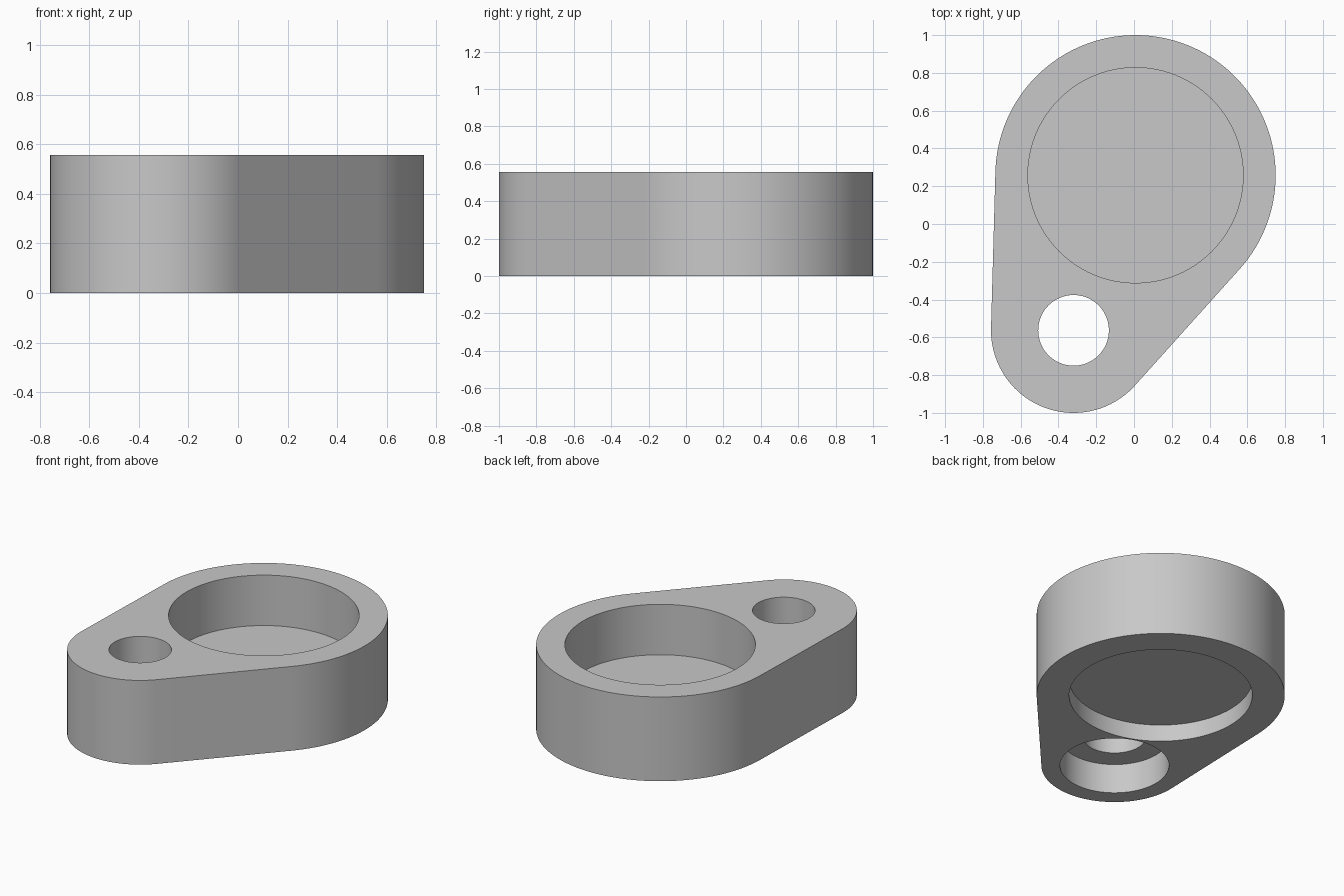
import bpy
import bmesh
from math import acos, atan2, cos, sin, pi, hypot

cube = bpy.data.objects.get("Cube")
if cube:
    bpy.data.objects.remove(cube, do_unlink=True)

HEIGHT = 0.556
BIG = (0.008, 0.258)       # centre of the large ring
SMALL = (-0.32, -0.563)    # centre of the pivot lug
R_BIG, R_SMALL = 0.742, 0.437

grey = bpy.data.materials.new("light_grey")
grey.use_nodes = True
colour = (0.58, 0.58, 0.58, 1)
grey.diffuse_color = colour
grey.node_tree.nodes["Principled BSDF"].inputs["Base Color"].default_value = colour


def arc(centre, radius, start, end, steps):
    angles = [start + (end - start) * i / steps for i in range(steps + 1)]
    return [(centre[0] + radius * cos(a), centre[1] + radius * sin(a)) for a in angles]


def extrude_outline(name, points, bottom, top):
    bm = bmesh.new()
    face = bm.faces.new([bm.verts.new((x, y, bottom)) for x, y in points])
    result = bmesh.ops.extrude_face_region(bm, geom=[face], use_keep_orig=True)
    moved = [v for v in result["geom"] if isinstance(v, bmesh.types.BMVert)]
    bmesh.ops.translate(bm, verts=moved, vec=(0, 0, top - bottom))
    bmesh.ops.recalc_face_normals(bm, faces=bm.faces)
    mesh = bpy.data.meshes.new(name)
    bm.to_mesh(mesh)
    bm.free()
    mesh.materials.append(grey)
    obj = bpy.data.objects.new(name, mesh)
    bpy.context.collection.objects.link(obj)
    return obj


# Body: two arcs joined by their common tangents
dx, dy = SMALL[0] - BIG[0], SMALL[1] - BIG[1]
axis = atan2(dy, dx)
spread = acos((R_BIG - R_SMALL) / hypot(dx, dy))
outline = arc(BIG, R_BIG, axis + spread, axis + 2 * pi - spread, 80)
outline += arc(SMALL, R_SMALL, axis - spread, axis + spread, 48)
body = extrude_outline("bracket_body", outline, 0, HEIGHT)
bpy.ops.object.select_all(action="DESELECT")
body.select_set(True)
bpy.context.view_layer.objects.active = body

# Recesses and bores: name, centre, radius, bottom, top
cuts = [
    ("upper_recess", BIG, 0.57, 0.223, HEIGHT + 0.1),
    ("lower_recess", BIG, 0.548, -0.1, 0.111),
    ("pivot_counterbore", SMALL, 0.326, -0.1, 0.195),
    ("pivot_hole", SMALL, 0.187, -0.2, HEIGHT + 0.2),
]
for name, centre, radius, bottom, top in cuts:
    circle = arc(centre, radius, 0, 2 * pi, 96)[:-1]
    cutter = extrude_outline(name + "_cutter", circle, bottom, top)
    cutter.hide_render = True
    mod = body.modifiers.new(name, "BOOLEAN")
    mod.operation = "DIFFERENCE"
    mod.solver = "EXACT"
    mod.object = cutter
    bpy.ops.object.modifier_apply(modifier=mod.name)
    bpy.data.objects.remove(cutter, do_unlink=True)

bpy.ops.object.shade_smooth_by_angle(angle=pi / 6)
